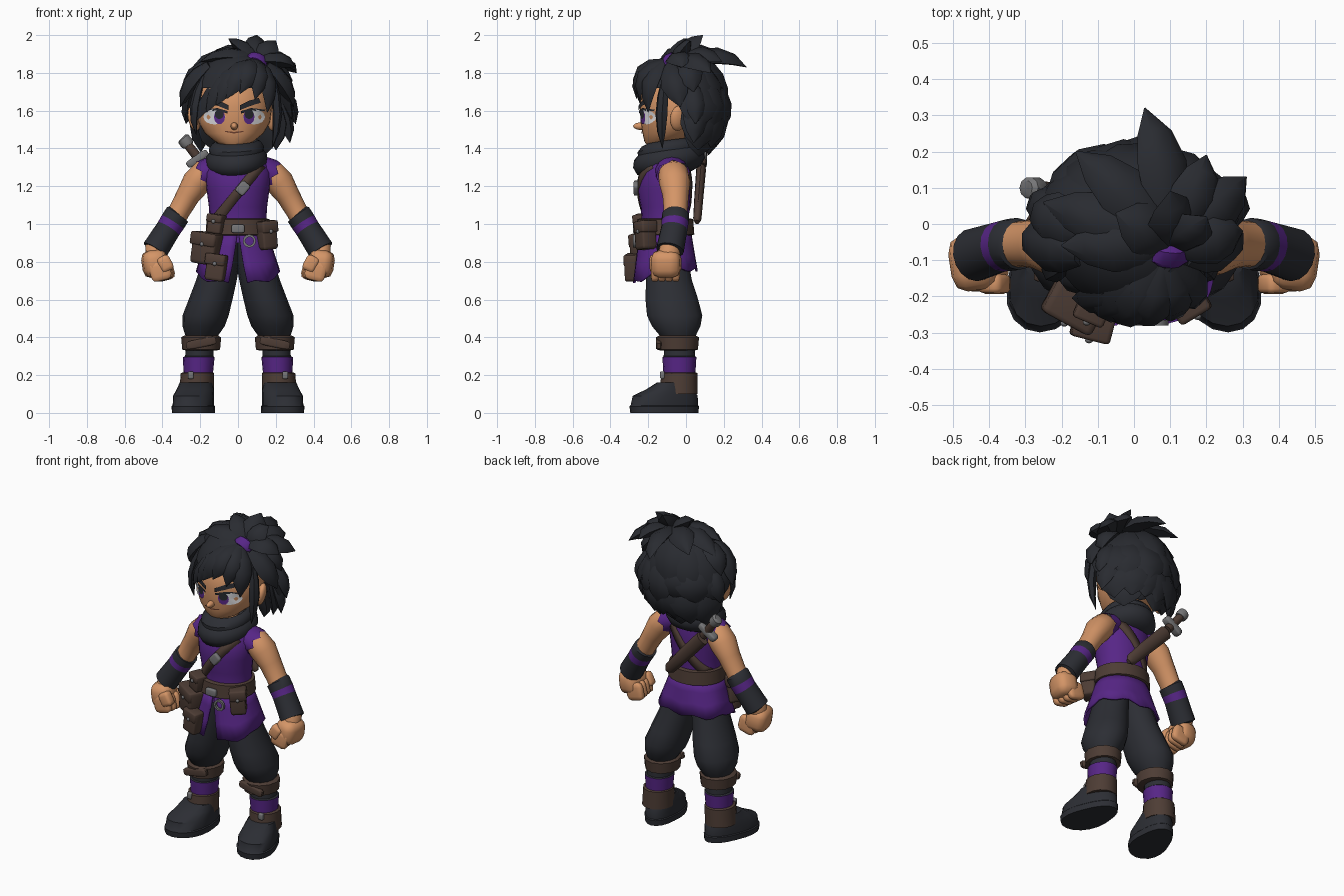
import bpy, bmesh, math, random
from math import sin, cos, pi
from mathutils import Vector, Matrix

random.seed(4)
if "Cube" in bpy.data.objects:
    bpy.data.objects.remove(bpy.data.objects["Cube"])

COLOURS = {
    "skin": (.66, .3, .135), "hair_black": (.022, .024, .03), "dark_cloth": (.025, .027, .034),
    "purple_cloth": (.095, .019, .24), "leather": (.075, .046, .035), "metal": (.18, .18, .185),
    "eye_white": (.78, .78, .8), "iris_purple": (.11, .025, .27), "lip_brown": (.16, .055, .03),
}
MATS = {}
for label, rgb in COLOURS.items():
    m = bpy.data.materials.new(label)
    m.use_nodes = True
    m.diffuse_color = (*rgb, 1)
    m.node_tree.nodes["Principled BSDF"].inputs["Base Color"].default_value = (*rgb, 1)
    MATS[label] = m


def finish(name, bm, mats, angle=40, recalc=True):
    """Turn a bmesh into a smooth-shaded object."""
    if recalc:
        bmesh.ops.recalc_face_normals(bm, faces=bm.faces)
    me = bpy.data.meshes.new(name)
    bm.to_mesh(me)
    bm.free()
    for label in mats:
        me.materials.append(MATS[label])
    for p in me.polygons:
        p.use_smooth = True
    me.set_sharp_from_angle(angle=math.radians(angle))
    ob = bpy.data.objects.new(name, me)
    bpy.context.scene.collection.objects.link(ob)
    return ob


def tube(name, rings, mats, n=16, across=False, caps=True, jag=0):
    """Loft ellipses (x, y, z, rx, ry), level or square to their path."""
    mats = [mats] * (len(rings) - 1) if isinstance(mats, str) else mats
    slots = list(dict.fromkeys(mats))
    bm, loops = bmesh.new(), []
    ctr = [Vector(r[:3]) for r in rings]
    for i, (*_, rx, ry) in enumerate(rings):
        u, v, t = Vector((1, 0, 0)), Vector((0, 1, 0)), Vector((0, 0, 1))
        if across:
            t = (ctr[min(i + 1, len(ctr) - 1)] - ctr[max(i - 1, 0)]).normalized()
            u = t.cross(v).normalized()
            v = t.cross(u)
        push = jag if i == len(rings) - 1 else 0
        loops.append([bm.verts.new(ctr[i] + u * rx * cos(2 * pi * k / n) + v * ry * sin(2 * pi * k / n)
                                   + t * push * (k % 2)) for k in range(n)])
    for i, label in enumerate(mats):
        for k in range(n):
            j = (k + 1) % n
            f = bm.faces.new((loops[i][k], loops[i][j], loops[i + 1][j], loops[i + 1][k]))
            f.material_index = slots.index(label)
    if caps:
        bm.faces.new(loops[0]).material_index = slots.index(mats[0])
        bm.faces.new(loops[-1]).material_index = slots.index(mats[-1])
    return finish(name, bm, slots)


def place(loc, size, turn=0, lean=0):
    return (Matrix.Translation(loc) @ Matrix.Rotation(turn, 4, 'Z') @ Matrix.Rotation(lean, 4, 'Y')
            @ Matrix.Diagonal((*size, 1)))


def box(name, mat, loc, size, turn=0, lean=0, round_by=.2):
    bm = bmesh.new()
    bmesh.ops.create_cube(bm, size=1)
    bmesh.ops.bevel(bm, geom=bm.edges[:], offset=round_by, segments=2, profile=.5, affect='EDGES')
    bm.transform(place(loc, size, turn, lean))
    return finish(name, bm, [mat], 50)


def blob(name, mat, loc, size, turn=0, lean=0):
    bm = bmesh.new()
    bmesh.ops.create_uvsphere(bm, u_segments=16, v_segments=10, radius=1)
    bm.transform(place(loc, size, turn, lean))
    return finish(name, bm, [mat], 60)


def surf(rings, x, z, side, gap):
    """Point on the front (-1) or back (+1) of a level loft."""
    for a, b in zip(rings, rings[1:]):
        if a[2] <= z <= b[2]:
            f = (z - a[2]) / (b[2] - a[2])
            cx, cy, _, rx, ry = (p + (q - p) * f for p, q in zip(a, b))
            return Vector((x, cy + side * (ry * math.sqrt(max(0, 1 - ((x - cx) / rx) ** 2)) + gap), z))


# Head, neck, nose and ears
HX = -.02
HEAD = [(HX, y, z, rx, ry) for z, y, rx, ry in (
    (1.41, -.15, .05, .05), (1.435, -.125, .1, .095), (1.48, -.085, .155, .145), (1.54, -.055, .19, .185),
    (1.62, -.045, .2, .2), (1.72, -.04, .185, .19), (1.8, -.03, .11, .11))]
tube("head", HEAD, "skin", 32)
tube("neck", [(HX, -.07, 1.3, .07, .075), (HX, -.07, 1.5, .07, .075)], "skin")
blob("nose", "skin", (HX, -.238, 1.518), (.019, .042, .02))


def patch(name, mat, outline, gap):
    """Thin painted plate that follows the face."""
    bm = bmesh.new()
    mx, mz = (sum(c) / len(outline) for c in zip(*outline))
    mid = bm.verts.new(surf(HEAD, mx, mz, -1, gap))
    rim = [bm.verts.new(surf(HEAD, x, z, -1, gap)) for x, z in outline]
    for a, b in zip(rim, rim[1:] + rim[:1]):
        f = bm.faces.new((mid, a, b))
        f.normal_update()
        if f.normal.y > 0:
            f.normal_flip()
    return finish(name, bm, [mat], recalc=False)


def oval(x, z, rx, rz, n=16):
    return [(x + rx * cos(2 * pi * k / n), z + rz * sin(2 * pi * k / n)) for k in range(n)]


for s, tag in ((1, "left"), (-1, "right")):
    blob(tag + "_ear", "skin", (HX + s * .212, -.04, 1.56), (.028, .048, .068), s * .45, s * .2)
    patch(tag + "_eye_white", "eye_white", oval(HX + s * .105, 1.567, .058, .04), .004)
    patch(tag + "_iris", "iris_purple", oval(HX + s * .078, 1.567, .029, .039), .006)
    patch(tag + "_pupil", "hair_black", oval(HX + s * .079, 1.581, .024, .025), .008)
    patch(tag + "_lash", "hair_black", [(HX + s * x, z) for x, z in (
        (.035, 1.585), (.09, 1.602), (.16, 1.597), (.165, 1.605), (.09, 1.614), (.035, 1.598))], .009)
    patch(tag + "_brow", "hair_black", [(HX + s * x, z) for x, z in (
        (.03, 1.603), (.09, 1.627), (.14, 1.642), (.13, 1.668), (.08, 1.653), (.03, 1.628))], .009)
patch("mouth", "lip_brown", [(HX + x, z) for x, z in (
    (-.05, 1.488), (0, 1.479), (.05, 1.488), (.05, 1.493), (0, 1.484), (-.05, 1.493))], .005)

# Hair cap, open over the face
bm = bmesh.new()
bmesh.ops.create_uvsphere(bm, u_segments=24, v_segments=16, radius=1)
bm.transform(place((0, -.03, 1.675), (.235, .21, .235)))
low = [f for f in bm.faces if f.calc_center_median().z < (1.5 if f.calc_center_median().y > .02 else 1.72)]
bmesh.ops.delete(bm, geom=low, context='FACES')
finish("hair_cap", bm, ["hair_black"], 60)


def lock(name, base, tip, width, bulge=.06, thick=.035):
    """Curved pointed lock with a ridge along its outside."""
    core, base, tip = Vector((0, -.03, 1.66)), Vector(base), Vector(tip)
    mid = (base + tip) / 2
    mid += (mid - core).normalized() * bulge
    bm, loops = bmesh.new(), []
    for t, w in ((0, .5), (.25, .9), (.5, 1), (.75, .7), (1, .03)):
        p = base * (1 - t) ** 2 + mid * 2 * t * (1 - t) + tip * t * t
        d = ((mid - base) * (1 - t) + (tip - mid) * t).normalized()
        side = d.cross(p - core).normalized()
        out = side.cross(d)
        shape = ((-.5 * width, 0), (-.22 * width, thick), (.22 * width, thick), (.5 * width, 0), (0, -thick))
        loops.append([bm.verts.new(p + (side * a + out * b) * w) for a, b in shape])
    for a, b in zip(loops, loops[1:]):
        for k in range(5):
            j = (k + 1) % 5
            bm.faces.new((a[k], a[j], b[j], b[k]))
    bm.faces.new(loops[0])
    bm.faces.new(loops[-1])
    finish(name, bm, ["hair_black"], 50)


# Tied tuft fanning back over the crown
TIE = (.1, -.05, 1.865)
for tip, bulge in (((-.16, .2, 1.86), .09), ((.03, .32, 1.83), .1), ((.31, .13, 1.8), .07), ((.2, .19, 1.86), .07),
                   ((-.25, .06, 1.82), .09), ((-.05, .03, 1.98), .01), ((.1, .09, 2), 0),
                   ((.2, .02, 1.97), 0), ((.3, -.02, 1.83), .06), ((-.2, -.06, 1.86), .06)):
    lock("tuft_lock", TIE, tip, .15, bulge, .04)
tube("hair_tie", [(.09, -.1, 1.845, .05, .04), (.092, -.092, 1.85, .062, .046), (.099, -.06, 1.866, .06, .046),
                  (.1, -.05, 1.87, .045, .03)], "purple_cloth", 12, True)

# Fringe and side locks
for tip, w in (((-.225, -.13, 1.54), .13), ((-.17, -.205, 1.59), .13), ((-.115, -.24, 1.63), .14),
               ((-.06, -.262, 1.665), .14), ((.01, -.265, 1.69), .13), ((.09, -.245, 1.66), .12),
               ((.155, -.2, 1.59), .12)):
    lock("fringe_lock", (.08 + tip[0] * .12, -.115, 1.855), tip, w, .1)
for s, z in ((1, 1.4), (-1, 1.47)):
    lock("sideburn_lock", (s * .18, -.11, 1.78), (HX + s * .2, -.125, z), .07, .06, .025)
    lock("temple_lock", (s * .15, -.08, 1.84), (s * .3 - .005, -.03, 1.62), .15, .04, .045)
    lock("temple_spike", (s * .12, -.02, 1.85), (s * .275, .04, 1.7), .15, .07, .04)
    lock("side_spike", (s * .2, .04, 1.74), (s * .29 + .015, .05, 1.53), .12, .03, .04)
lock("long_side_lock", (.19, .05, 1.68), (.275, .04, 1.43), .14, .03, .04)

# Long overlapping locks round the back, ending at the nape
for r0, z0, r1, z1, count, first in ((.07, 1.89, .27, 1.6, 5, .1), (.17, 1.76, .25, 1.5, 6, .08),
                                     (.18, 1.68, .2, 1.39, 6, .14), (.12, 1.6, .15, 1.38, 4, .2)):
    for k in range(count):
        a = pi * (first + (1 - 2 * first) * k / (count - 1))
        z = z1 + random.uniform(-.04, .04) - .03 * cos(a)
        flare = r1 + random.uniform(-.01, .02)
        a += random.uniform(-.08, .08)
        lock("back_lock", (r0 * cos(a), r0 * sin(a) * .85, z0),
             (flare * cos(a) * 1.06, flare * sin(a) * .78, z), .23, .045, .04)

# Folded scarf, higher at the back
scarf = tube("scarf", [(-.008, -.09, z, rx, ry) for z, rx, ry in (
    (1.265, .1, .12), (1.285, .145, .168), (1.325, .166, .19), (1.365, .16, .185), (1.385, .144, .165),
    (1.405, .146, .166), (1.43, .13, .145), (1.44, .11, .12), (1.4, .085, .095))], "dark_cloth", 24)
tilt = Matrix.Identity(4)
tilt[2][0], tilt[2][1], tilt[2][3] = .05, .14, .012
scarf.data.transform(tilt)

# Torso, chest strap and belt
TORSO = [(0, y, z, rx, ry) for z, y, rx, ry in (
    (.9, -.11, .16, .135), (1.02, -.11, .15, .124), (1.09, -.11, .154, .13), (1.18, -.115, .166, .142),
    (1.27, -.11, .178, .137), (1.34, -.1, .155, .11), (1.39, -.09, .09, .08))]
tube("tunic_top", TORSO, "purple_cloth", 24)
for side, tag in ((-1, "front"), (1, "back")):
    bm, rows = bmesh.new(), []
    for k in range(15):
        x = -.125 + .25 * k / 14
        z = 1.165 + 1.2 * x
        rows.append([bm.verts.new(surf(TORSO, x - o, z + o * .83, side, .007)) for o in (-.02, .02)])
    for a, b in zip(rows, rows[1:]):
        bm.faces.new((a[0], b[0], b[1], a[1]))
    strap = finish(tag + "_strap", bm, ["leather"])
    strap.modifiers.new("thickness", 'SOLIDIFY').thickness = .014
box("strap_buckle", "metal", (.025, -.265, 1.19), (.055, .025, .07), 0, .7)
tube("belt", [(0, -.11, z, rx, rx - .018) for z, rx in ((.94, .16), (.945, .172), (1.025, .166), (1.03, .15))],
     "leather", 24)
box("belt_buckle", "metal", (0, -.268, .975), (.07, .025, .045))
bm = bmesh.new()
hoop = [[bm.verts.new((.06 + r * cos(k * pi / 6), y, .91 + r * sin(k * pi / 6))) for k in range(12)]
        for r, y in ((.035, -.28), (.022, -.28), (.022, -.265), (.035, -.265))]
for a, b in zip(hoop, hoop[1:] + hoop[:1]):
    for k in range(12):
        bm.faces.new((a[k], a[(k + 1) % 12], b[(k + 1) % 12], b[k]))
finish("belt_ring", bm, ["metal"])


# Pouches with flap and stud
def pouch(name, loc, size, turn, lean=0):
    x, y, z = loc
    w, d, h = size
    box(name, "leather", loc, size, turn, lean, .12)
    box(name + "_flap", "leather", (x, y, z + h * .3), (w * 1.1, d * 1.12, h * .42), turn, lean, .12)
    fwd = Matrix.Rotation(turn, 3, 'Z') @ Vector((0, -d * .56, h * .14))
    blob(name + "_stud", "metal", Vector(loc) + fwd, (.011, .009, .011))


pouch("small_pouch", (-.115, -.235, 1), (.08, .07, .1), -.4, .15)
pouch("large_pouch", (-.165, -.225, .87), (.14, .1, .165), -.5, .15)
pouch("thigh_pouch", (-.115, -.285, .77), (.1, .065, .14), -.25, .15)
pouch("left_pouch", (.15, -.215, .94), (.09, .085, .15), .55, -.1)

# Tunic skirt, split at the front
bm, rows = bmesh.new(), []
for f in (0, .3, .65, 1):
    row, gap = [], .02 + .2 * f
    for k in range(33):
        a = -pi / 2 + gap + (2 * pi - 2 * gap) * k / 32
        drop = (.2 + .075 * max(0, -sin(a)) + .01 * cos(8 * a)) * f
        square = 1 + .09 * f * sin(2 * a) ** 2
        row.append(bm.verts.new(((.157 + .065 * f) * cos(a) * square,
                                 -.11 + (.137 + .035 * f) * sin(a) * square, .96 - drop)))
    rows.append(row)
for a, b in zip(rows, rows[1:]):
    for k in range(32):
        bm.faces.new((a[k], a[k + 1], b[k + 1], b[k]))
skirt = finish("tunic_skirt", bm, ["purple_cloth"])
skirt.modifiers.new("thickness", 'SOLIDIFY').thickness = .012

for s, tag in ((1, "left"), (-1, "right")):
    # Trousers, wrapped shins, cuffs and boots
    tube(tag + "_trouser", [(s * x, y, z, rx, ry) for x, y, z, rx, ry in (
        (.06, -.11, .92, .08, .1), (.09, -.1, .8, .1, .115), (.115, -.09, .7, .108, .125),
        (.145, -.075, .6, .116, .143), (.172, -.06, .515, .122, .15), (.182, -.052, .46, .112, .132),
        (.19, -.045, .42, .092, .105), (.195, -.04, .38, .07, .08))], "dark_cloth", 14)
    tube(tag + "_shin", [(s * .2, -.035, .4, .07, .08), (s * .205, -.035, .3, .075, .083),
                         (s * .208, -.035, .295, .084, .09), (s * .21, -.035, .215, .078, .085),
                         (s * .215, -.035, .21, .088, .095), (s * .22, -.04, .1, .092, .102)],
         ["dark_cloth", "dark_cloth", "purple_cloth", "leather", "leather"])
    tube(tag + "_cuff", [(s * .195, -.045, z, r, r + .008) for z, r in (
        (.33, .08), (.335, .1), (.4, .106), (.41, .088))], "leather", 12)
    box(tag + "_cuff_strap", "leather", (s * .195, -.145, .37), (.16, .03, .045), 0, s * .2)
    box(tag + "_boot_buckle", "metal", (s * .25, -.125, .2), (.03, .025, .04))
    boot = tube(tag + "_boot", [(s * x, y, z, rx, ry) for x, y, z, rx, ry in (
        (.212, -.115, 0, .098, .18), (.212, -.115, .035, .1, .184), (.212, -.115, .04, .095, .178),
        (.212, -.11, .09, .095, .172), (.21, -.085, .125, .09, .125), (.21, -.07, .16, .082, .085))],
        "dark_cloth", 20)
    # Broaden the toe and turn it out
    for v in boot.data.vertices:
        ahead = max(0, -.05 - v.co.y)
        v.co.x += s * .16 * -v.co.y + (v.co.x - s * .212) * ahead * 1.5

    # Ragged sleeve, arm and banded bracer
    tube(tag + "_sleeve", [(s * .09, -.08, 1.3, .07, .08), (s * .145, -.075, 1.28, .074, .09),
                           (s * .17, -.07, 1.268, .078, .09)], "purple_cloth", 14, True, False, .025)
    tube(tag + "_arm", [(s * x, y, z, r, r + .006) for x, y, z, r in (
        (.12, -.075, 1.285, .055), (.175, -.067, 1.268, .074), (.22, -.06, 1.22, .077), (.265, -.055, 1.15, .063),
        (.31, -.055, 1.07, .057), (.36, -.06, .99, .06), (.445, -.085, .865, .05), (.44, -.1, .8, .05))],
         "skin", 16, True)
    tube(tag + "_bracer", [(s * x, y, z, r, r + .004) for x, y, z, r in (
        (.315, -.055, 1.055, .058), (.32, -.055, 1.05, .068), (.346, -.058, 1.01, .068),
        (.368, -.062, .975, .066), (.44, -.085, .862, .07), (.442, -.086, .859, .052))],
         ["dark_cloth", "dark_cloth", "purple_cloth", "dark_cloth", "dark_cloth"], 16, True)
    # Fist
    box(tag + "_fist", "skin", (s * .44, -.105, .79), (.13, .155, .145), s * -.15, s * .15, .3)
    for k in range(4):
        box(tag + "_finger", "skin", (s * (.412 - .006 * k), -.165 + .037 * k, .752), (.11, .042, .105),
            0, s * .25, .25)
    box(tag + "_thumb", "skin", (s * .385, -.165, .79), (.07, .055, .085), 0, s * .5, .25)

# Short blade in its sheath across the back
tube("sheath", [(-.17, .08, 1.29, .042, .026), (-.03, .068, 1.14, .04, .024), (.07, .06, 1.03, .034, .022),
                (.09, .058, 1.01, .015, .012)], "leather", 12, True)
tube("blade_grip", [(-.18, .082, 1.31, .026, .024), (-.27, .098, 1.425, .024, .024)], "leather", 10, True)
tube("blade_pommel", [(-.262, .097, 1.415, .03, .028), (-.27, .098, 1.427, .036, .032),
                      (-.29, .1, 1.452, .034, .03), (-.296, .1, 1.458, .022, .02)], "metal", 10, True)
box("blade_guard", "metal", (-.215, .086, 1.345), (.13, .05, .04), 0, -.6)
